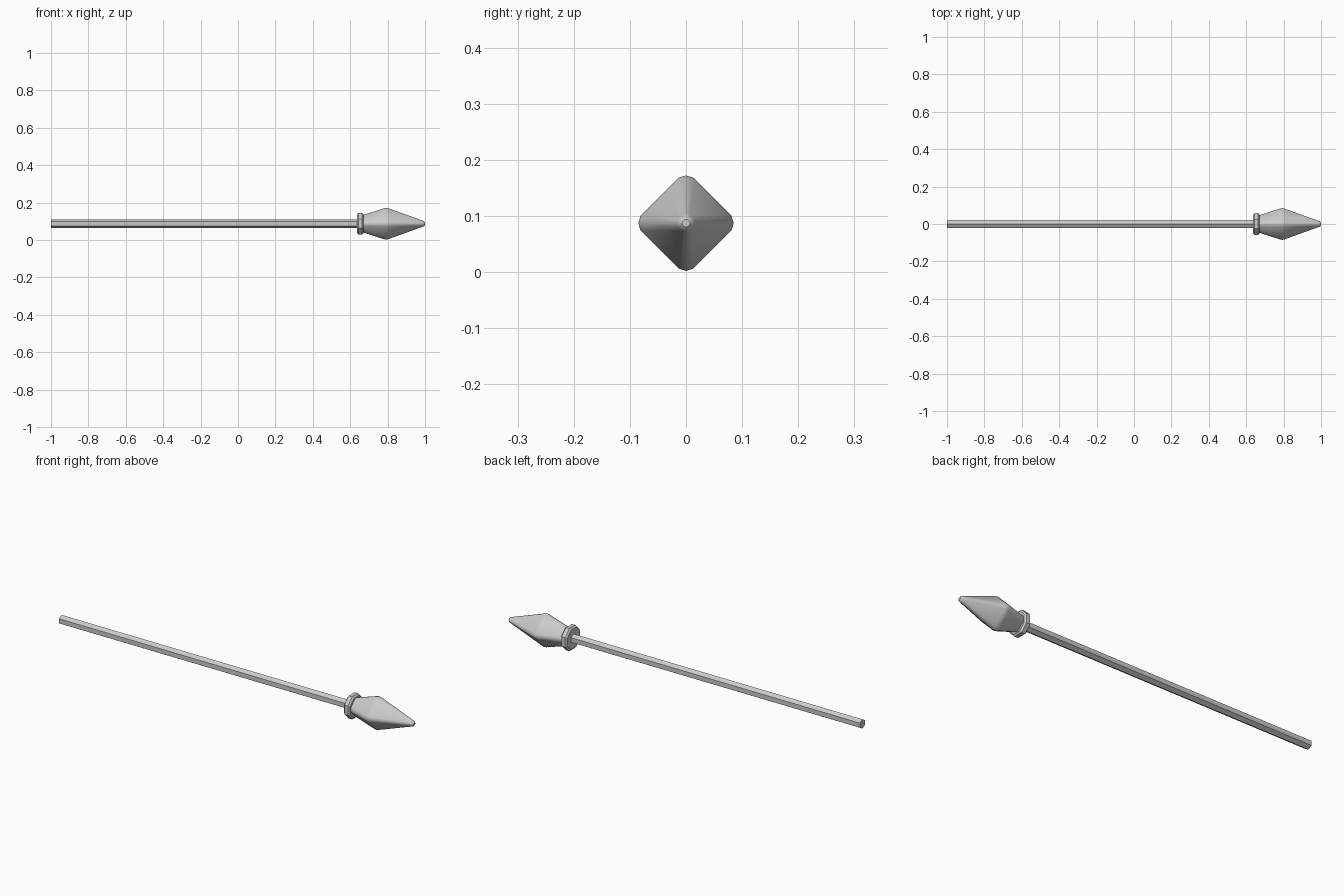
import bpy, bmesh, math

if "Cube" in bpy.data.objects:
    bpy.data.objects.remove(bpy.data.objects["Cube"])

AXIS_Z = 0.087


def ngon(n, r, offset=0.0):
    return [(r * math.cos(offset + 2 * math.pi * i / n),
             r * math.sin(offset + 2 * math.pi * i / n)) for i in range(n)]


def soft_diamond(r):
    # square on its corner, each corner rounded by a narrow three-point bevel
    b = min(0.013, 0.4 * r)
    inner = r - 0.3 * b
    pts = []
    for k in range(4):
        c, s = round(math.cos(k * math.pi / 2)), round(math.sin(k * math.pi / 2))
        for u, v in ((inner, -b), (r, 0), (inner, b)):
            pts.append((u * c - v * s, u * s + v * c))
    return pts


def loft(name, rings, angle):
    # rings: list of (x, section points), skinned along x and capped
    bm = bmesh.new()
    loops = [[bm.verts.new((x, y, AXIS_Z + z)) for y, z in pts] for x, pts in rings]
    n = len(loops[0])
    for a, b in zip(loops, loops[1:]):
        for i in range(n):
            j = (i + 1) % n
            bm.faces.new((a[i], a[j], b[j], b[i]))
    bm.faces.new(loops[0][::-1])
    bm.faces.new(loops[-1])
    bmesh.ops.recalc_face_normals(bm, faces=bm.faces)
    me = bpy.data.meshes.new(name)
    bm.to_mesh(me)
    bm.free()
    ob = bpy.data.objects.new(name, me)
    bpy.context.collection.objects.link(ob)
    if angle:
        bpy.ops.object.select_all(action='DESELECT')
        ob.select_set(True)
        bpy.context.view_layer.objects.active = ob
        bpy.ops.object.shade_smooth_by_angle(angle=math.radians(angle))
    return ob


# six-sided shaft with an edge on top
loft("shaft", [(x, ngon(6, 0.0235, math.pi / 2)) for x in (-1.0, 0.65)], 0)

# chamfered eight-sided collar
collar = [(0.637, 0.050), (0.644, 0.058), (0.664, 0.058), (0.671, 0.050)]
flat = math.cos(math.pi / 8)
loft("collar", [(x, ngon(8, r / flat, math.pi / 8)) for x, r in collar], 0)

# four-sided spear head with softened ridges and blunt tip
head = [(0.655, 0.042), (0.782, 0.083), (0.795, 0.085), (0.808, 0.081),
        (0.985, 0.017), (0.995, 0.013), (1.0, 0.007)]
loft("spear_head", [(x, soft_diamond(r)) for x, r in head], 35)
